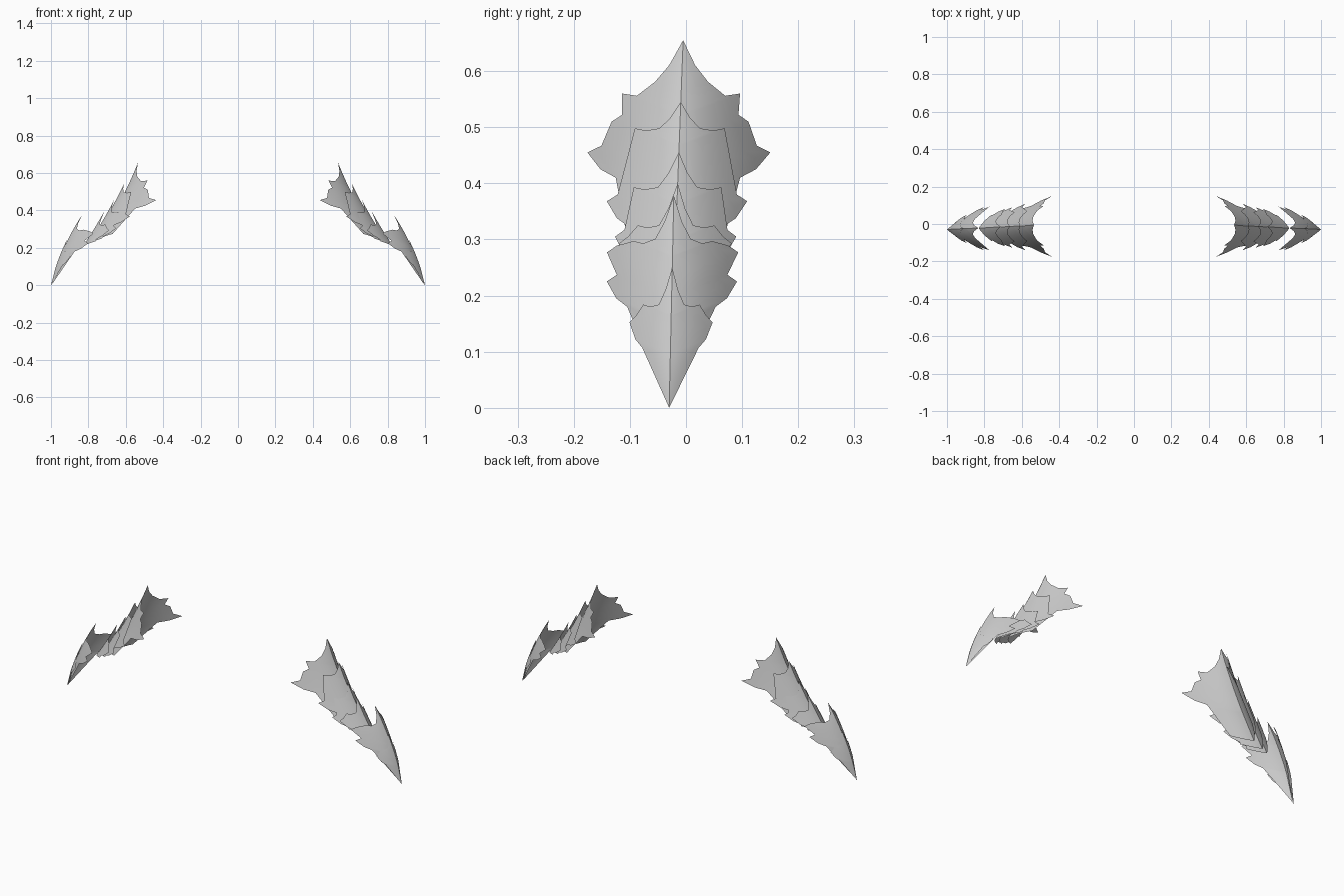
import bpy, bmesh, math

cube = bpy.data.objects.get("Cube")
if cube:
    bpy.data.objects.remove(cube, do_unlink=True)

steel = bpy.data.materials.new("grey_steel")
steel.use_nodes = True
GREY = (0.6, 0.6, 0.6, 1)
steel.diffuse_color = GREY
steel.node_tree.nodes["Principled BSDF"].inputs["Base Color"].default_value = GREY

COLS = 6  # columns on each half of a plate


def plate_outline(apex, corner, notch, barbs, bottom):
    """Half outline as (half width, z): spike, scooped shoulder, corner, side barbs, tail."""
    cw, cz = corner
    drop = (apex - cz) * notch
    points = [(0, apex), (0.22 * cw, apex - 0.6 * drop), (0.45 * cw, apex - drop),
              (0.75 * cw, cz - 0.004), (cw, cz)]
    for w, z in barbs:
        points += [(0.85 * w, z + 0.012), (w, z)]
    points += [(0.85 * w, z - 0.03), (0.68 * w, z - 0.045), bottom]
    return points


def plate(name, side, outline, curve, offset, lean, bend):
    """Curved, keeled shell; curve gives the ridge x as a quadratic in z."""
    bm = bmesh.new()
    rows = []
    for w, z_edge in outline:
        row = []
        for i in range(-COLS, COLS + 1):
            t = abs(i) / COLS
            y, z = w * t, z_edge - 0.4 * w * (1 - t)
            ridge = curve[0] + curve[1] * z + curve[2] * z * z + offset
            x = ridge - bend * (0.35 * y + 5 * y * y)
            centre = -0.03 + lean * z
            row.append(bm.verts.new((side * x, centre + math.copysign(y, i), z)))
        rows.append(row)
    for a, b in zip(rows, rows[1:]):
        for i in range(2 * COLS):
            quad = [a[i], b[i], b[i + 1], a[i + 1]]
            bm.faces.new(quad if side > 0 else quad[::-1])
    bmesh.ops.remove_doubles(bm, verts=bm.verts, dist=0.0002)
    mesh = bpy.data.meshes.new(name)
    bm.to_mesh(mesh)
    bm.free()
    mesh.materials.append(steel)
    ob = bpy.data.objects.new(name, mesh)
    bpy.context.collection.objects.link(ob)
    bpy.ops.object.select_all(action="DESELECT")
    ob.select_set(True)
    bpy.context.view_layer.objects.active = ob
    bpy.ops.object.shade_smooth_by_angle(angle=math.radians(30))


# Ridge curve, sideways lean of the centre line, strength of the wrap
UPPER = dict(curve=(0.925, -0.792, 0.30), lean=0.038, bend=1.0)
LOWER = dict(curve=(0.995, -0.206, -0.59), lean=0.022, bend=1.1)

for label, side in (("left", 1), ("right", -1)):
    # Large crown shell lining the whole upper guard
    crown = plate_outline(0.655, (0.105, 0.56), 0.78,
                          [(0.122, 0.51), (0.163, 0.455)], (0.08, 0.275))
    plate(label + "_crown_plate", side, crown, offset=0, **UPPER)

    # Overlapping scales down the upper guard
    upper = plate_outline(0.545, (0.08, 0.498), 1, [(0.125, 0.368)], (0.08, 0.31))
    plate(label + "_upper_scale", side, upper, offset=0.026, **UPPER)
    middle = plate_outline(0.455, (0.078, 0.393), 1, [(0.108, 0.305)], (0.075, 0.25))
    plate(label + "_middle_scale", side, middle, offset=0.036, **UPPER)
    elbow = plate_outline(0.40, (0.068, 0.325), 1, [(0.10, 0.293)], (0.07, 0.235))
    plate(label + "_elbow_scale", side, elbow, offset=0.056, **UPPER)

    # Spiked lower guard with two side fins, and the plate over its point
    guard = plate_outline(0.378, (0.07, 0.297), 0.95,
                          [(0.117, 0.277), (0.116, 0.225)], (0, 0.006))
    plate(label + "_lower_guard", side, guard, offset=0, **LOWER)
    tip = plate_outline(0.25, (0.05, 0.184), 1, [(0.074, 0.152)], (0, 0))
    plate(label + "_tip_plate", side, tip, offset=0.005, **LOWER)
